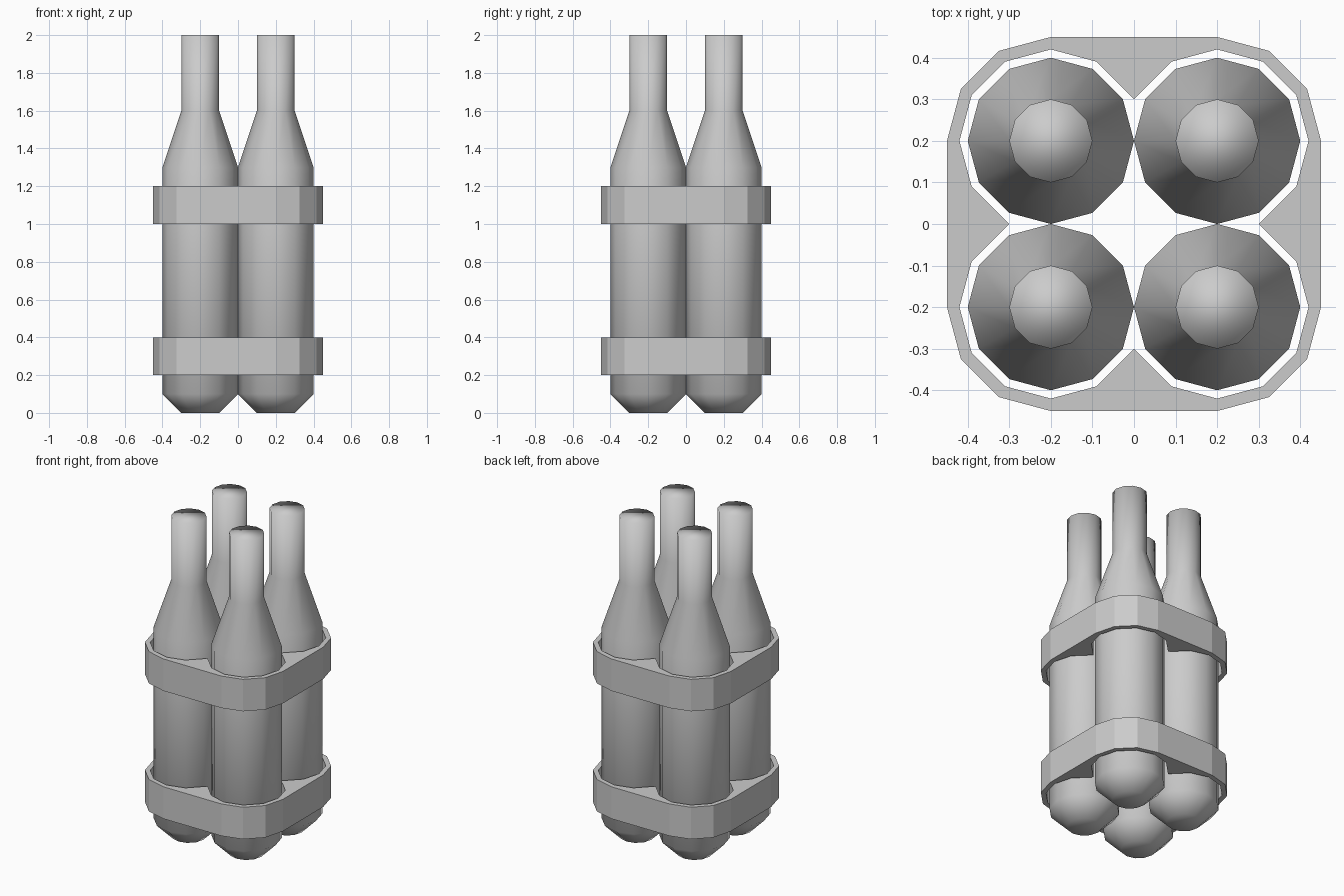
import bpy, bmesh
from math import cos, sin, radians

if "Cube" in bpy.data.objects:
    bpy.data.objects.remove(bpy.data.objects["Cube"])

SIDES = 12
CENTRE = 0.2  # bottle centre offset in x and y


def finish(name, bm, smooth):
    bmesh.ops.recalc_face_normals(bm, faces=bm.faces[:])
    for f in bm.faces:
        f.smooth = smooth
    me = bpy.data.meshes.new(name)
    bm.to_mesh(me)
    bm.free()
    ob = bpy.data.objects.new(name, me)
    bpy.context.collection.objects.link(ob)
    return ob


def bridge(bm, a, b):
    n = len(a)
    for i in range(n):
        j = (i + 1) % n
        bm.faces.new((a[i], a[j], b[j], b[i]))


# Bottle: chamfered base, straight body, tapered shoulder, thin neck
def bottle(name, cx, cy):
    profile = [(0.1, 0), (0.2, 0.1), (0.2, 1.3), (0.1, 1.6), (0.1, 2.0)]
    bm = bmesh.new()
    rings = [[bm.verts.new((r * cos(radians(a)), r * sin(radians(a)), z))
              for a in range(0, 360, 360 // SIDES)] for r, z in profile]
    for lower, upper in zip(rings, rings[1:]):
        bridge(bm, lower, upper)
    bm.faces.new(rings[0])
    bm.faces.new(rings[-1])
    ob = finish(name, bm, True)
    ob.location = (cx, cy, 0)


# Band outlines, one quarter at a time. The inner outline hugs the bottles
# and meets in a cusp between each pair.
def band_outlines():
    inner, outer = [], []
    for q in range(4):
        c, s = round(cos(radians(90 * q))), round(sin(radians(90 * q)))

        def turn(x, y):
            return (c * x - s * y, s * x + c * y)

        def arc(r, a):
            return turn(CENTRE + r * cos(radians(a)), CENTRE + r * sin(radians(a)))

        cusp_in, cusp_out = turn(0.3, 0), turn(0.45, 0)
        inner += [cusp_in] + [arc(0.22, a) for a in range(-30, 121, 30)]
        # outer points pair one-to-one with the inner ones
        outer += [cusp_out, turn(0.45, 0.09)]
        outer += [arc(0.25, a) for a in range(0, 91, 30)] + [turn(0.09, 0.45)]
    return inner, outer


def band(name, z0, z1):
    inner, outer = band_outlines()
    bm = bmesh.new()
    rings = [[bm.verts.new((x, y, z)) for x, y in outline]
             for outline, z in ((inner, z0), (outer, z0), (outer, z1), (inner, z1))]
    for i in range(4):
        bridge(bm, rings[i], rings[(i + 1) % 4])
    finish(name, bm, False)


# Four bottles in a square
for sx, side in ((-1, "left"), (1, "right")):
    for sy, depth in ((-1, "front"), (1, "back")):
        bottle(f"bottle_{depth}_{side}", sx * CENTRE, sy * CENTRE)

# Two holding bands
band("lower_band", 0.2, 0.4)
band("upper_band", 1.0, 1.2)
